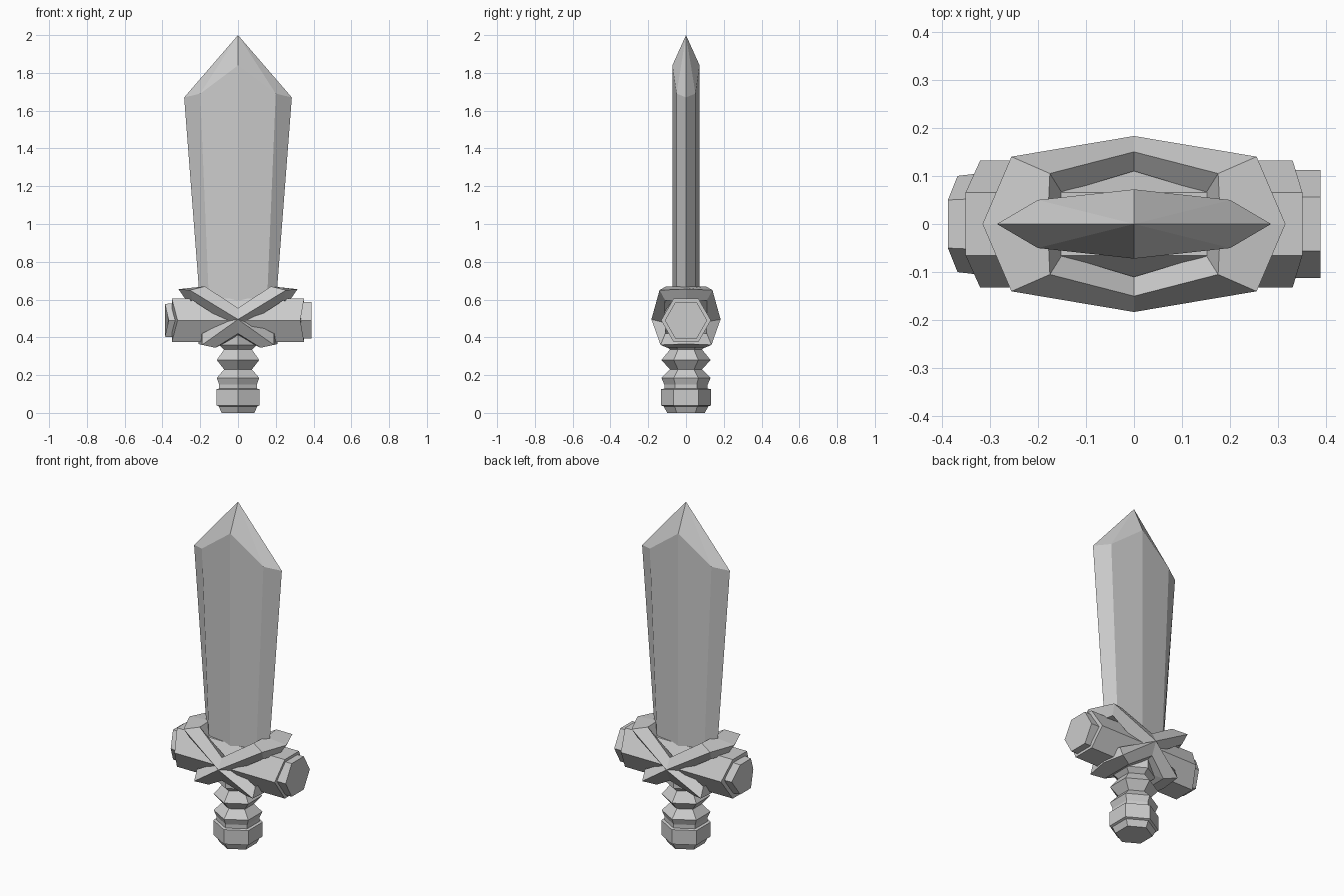
import bpy, math

cube = bpy.data.objects.get("Cube")
if cube:
    bpy.data.objects.remove(cube, do_unlink=True)

grey = bpy.data.materials.new("plain grey")
grey.use_nodes = True
colour = (0.6, 0.6, 0.6, 1)
grey.diffuse_color = colour
grey.node_tree.nodes["Principled BSDF"].inputs["Base Color"].default_value = colour


def loft(name, rings, closed=False):
    """Bridge equal-sized loops; cap the ends unless the loft is a closed band."""
    n, m = len(rings[0]), len(rings)
    verts = [p for ring in rings for p in ring]
    faces = []
    for i in range(m if closed else m - 1):
        a, b = i * n, (i + 1) % m * n
        faces += [(a + j, a + (j + 1) % n, b + (j + 1) % n, b + j) for j in range(n)]
    if not closed:
        faces += [tuple(range(n))[::-1], tuple(range((m - 1) * n, m * n))]
    mesh = bpy.data.meshes.new(name)
    mesh.from_pydata(verts, [], faces)
    mesh.materials.append(grey)
    obj = bpy.data.objects.new(name, mesh)
    bpy.context.collection.objects.link(obj)
    bpy.context.view_layer.objects.active = obj
    obj.select_set(True)
    bpy.ops.object.mode_set(mode='EDIT')
    bpy.ops.mesh.select_all(action='SELECT')
    bpy.ops.mesh.remove_doubles(threshold=0.0005)
    bpy.ops.mesh.normals_make_consistent(inside=False)
    bpy.ops.object.mode_set(mode='OBJECT')
    obj.select_set(False)
    return obj


# Blade: ridged eight-sided section, flaring upward to a faceted point
def blade_ring(edge, side, z_edge, z_side, z_mid, y_side=0.05, y_mid=0.072):
    front = [(-edge, 0, z_edge), (-side, -y_side, z_side), (0, -y_mid, z_mid),
             (side, -y_side, z_side)]
    return front + [(-x, -y, z) for x, y, z in front]


loft("blade", [blade_ring(0.195, 0.15, 0.5, 0.5, 0.5),
               blade_ring(0.285, 0.2, 1.67, 1.69, 1.84),
               blade_ring(0, 0, 2, 2, 2, 0, 0)])


# Grip and pommel: stacked hexagons with a corner toward the front
def hexagon(radius, z):
    return [(radius * math.sin(k * math.pi / 3), radius * math.cos(k * math.pi / 3), z)
            for k in range(6)]


loft("grip", [hexagon(r, z) for r, z in
              [(0.115, 0.1), (0.115, 0.15), (0.13, 0.185), (0.085, 0.23),
               (0.13, 0.28), (0.085, 0.335), (0.115, 0.36), (0.115, 0.42)]])
loft("pommel", [hexagon(r, z) for r, z in
                [(0.1, 0), (0.118, 0.035), (0.132, 0.04), (0.132, 0.125), (0.118, 0.128)]])


# Crossguard bar: hexagonal, its side corners drawn inward at the ends
def bar_ring(x, radius, inset=0):
    ring = []
    for k in range(6):
        y, z = radius * math.cos(k * math.pi / 3), radius * math.sin(k * math.pi / 3)
        ring.append((x - math.copysign(inset, x) * (k % 3 == 0), y, 0.49 + z))
    return ring


loft("guard_bar", [bar_ring(-0.35, 0.132, 0.03), bar_ring(0.35, 0.132, 0.02)])
loft("guard_cap_right", [bar_ring(-0.3, 0.108), bar_ring(-0.387, 0.1, 0.02)])
loft("guard_cap_left", [bar_ring(0.3, 0.112), bar_ring(0.388, 0.112)])


# Crossed bands: a closed loop dipping or rising to the middle of front and back
def band(name, middle, corner, side):
    def turn(section, sx, sy):
        return [(x * sx, y * sy, z) for x, y, z in section]
    loft(name, [turn(middle, 1, -1), turn(corner, 1, -1), side, turn(corner, 1, 1),
                middle, turn(corner, -1, 1), turn(side, -1, 1), turn(corner, -1, -1)],
         closed=True)


band("upper_band",
     [(0, 0.183, 0.495), (0, 0.15, 0.555), (0, 0.11, 0.54), (0, 0.11, 0.44)],
     [(0.255, 0.14, 0.65), (0.175, 0.105, 0.67), (0.15, 0.065, 0.6), (0.24, 0.11, 0.595)],
     [(0.315, 0, 0.655), (0.18, 0, 0.668), (0.15, 0, 0.6), (0.27, 0, 0.59)])
band("lower_band",
     [(0, 0.183, 0.495), (0, 0.15, 0.42), (0, 0.1, 0.41), (0, 0.1, 0.52)],
     [(0.19, 0.135, 0.36), (0.12, 0.1, 0.345), (0.07, 0.06, 0.37), (0.19, 0.11, 0.42)],
     [(0.21, 0, 0.365), (0.12, 0, 0.345), (0.07, 0, 0.37), (0.2, 0, 0.42)])
